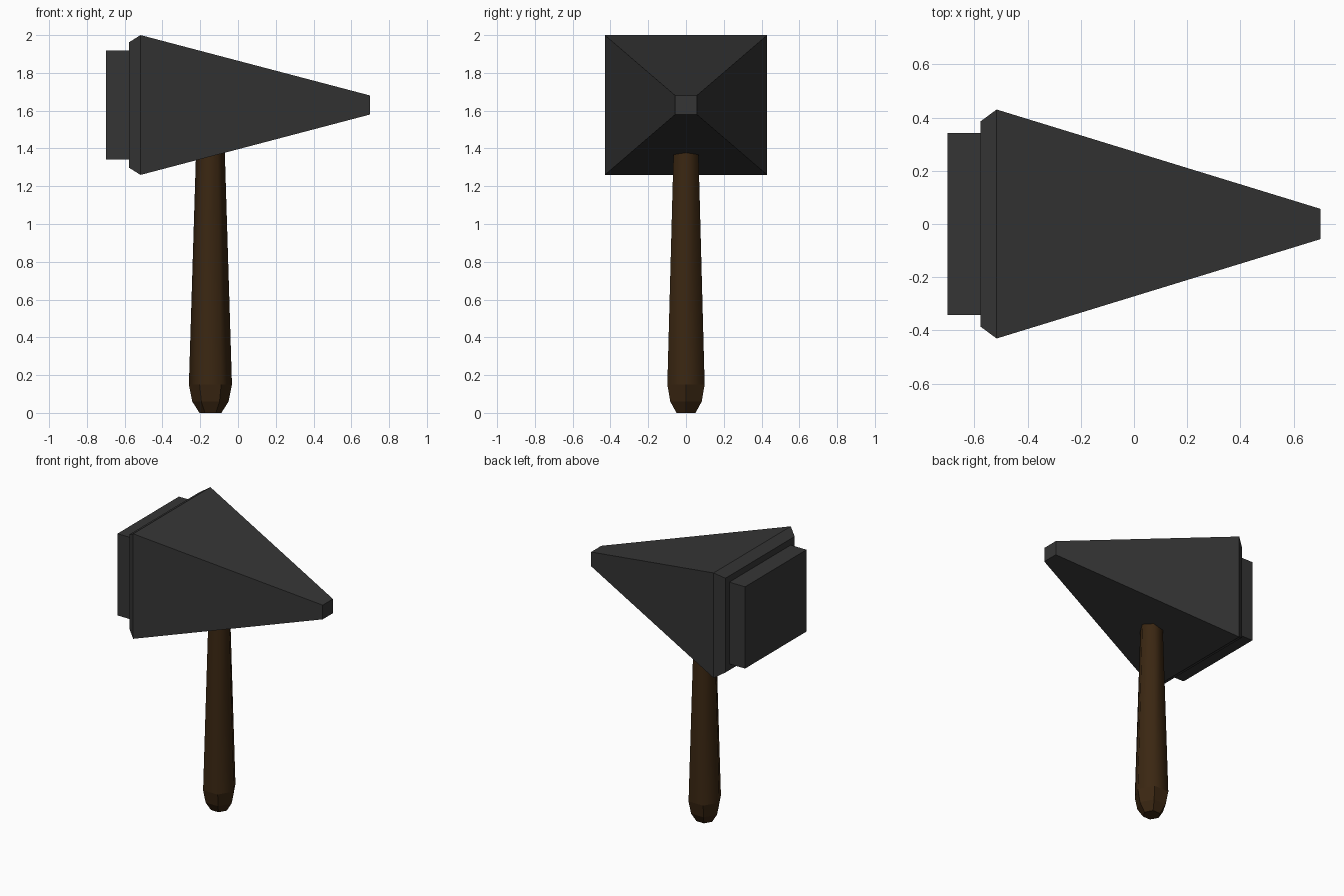
import bpy
import math

cube = bpy.data.objects.get("Cube")
if cube:
    bpy.data.objects.remove(cube, do_unlink=True)


def material(name, color):
    m = bpy.data.materials.new(name)
    m.use_nodes = True
    m.diffuse_color = color
    bsdf = next(n for n in m.node_tree.nodes if n.type == 'BSDF_PRINCIPLED')
    bsdf.inputs["Base Color"].default_value = color
    return m


def loft(name, rings, mat):
    """Skin a list of equal-sided rings and cap both ends."""
    n = len(rings[0])
    verts = [p for ring in rings for p in ring]
    faces = [tuple(reversed(range(n))), tuple(range(len(verts) - n, len(verts)))]
    for r in range(len(rings) - 1):
        for i in range(n):
            j = (i + 1) % n
            faces.append((r * n + i, r * n + j, (r + 1) * n + j, (r + 1) * n + i))
    mesh = bpy.data.meshes.new(name)
    mesh.from_pydata(verts, [], faces)
    mesh.materials.append(mat)
    obj = bpy.data.objects.new(name, mesh)
    bpy.context.collection.objects.link(obj)
    return obj


def rectangle(x, half_y, half_z, z=1.63):
    return [(x, a * half_y, z + b * half_z)
            for a, b in ((-1, -1), (1, -1), (1, 1), (-1, 1))]


def hexagon(z, radius, x=-0.146):
    return [(x + radius * math.cos(i * math.pi / 3),
             radius * math.sin(i * math.pi / 3), z) for i in range(6)]


iron = material("dark_iron", (0.036, 0.036, 0.036, 1))
wood = material("dark_wood", (0.043, 0.02, 0.006, 1))

# Head: square striking plate, stepped collar, then a long taper to a blunt tip
loft("hammer_head", [
    rectangle(-0.70, 0.342, 0.288),
    rectangle(-0.577, 0.342, 0.288),
    rectangle(-0.577, 0.385, 0.332),
    rectangle(-0.516, 0.43, 0.37),
    rectangle(0.70, 0.057, 0.05),
], iron)

# Handle: six-sided shaft, shaded smooth, with a faceted butt
handle = loft("handle", [
    hexagon(0, 0.058),
    hexagon(0.06, 0.096),
    hexagon(0.15, 0.114),
    hexagon(1.45, 0.074),
], wood)
for face in handle.data.polygons:
    face.use_smooth = face.center.z > 0.3 and abs(face.normal.z) < 0.5
